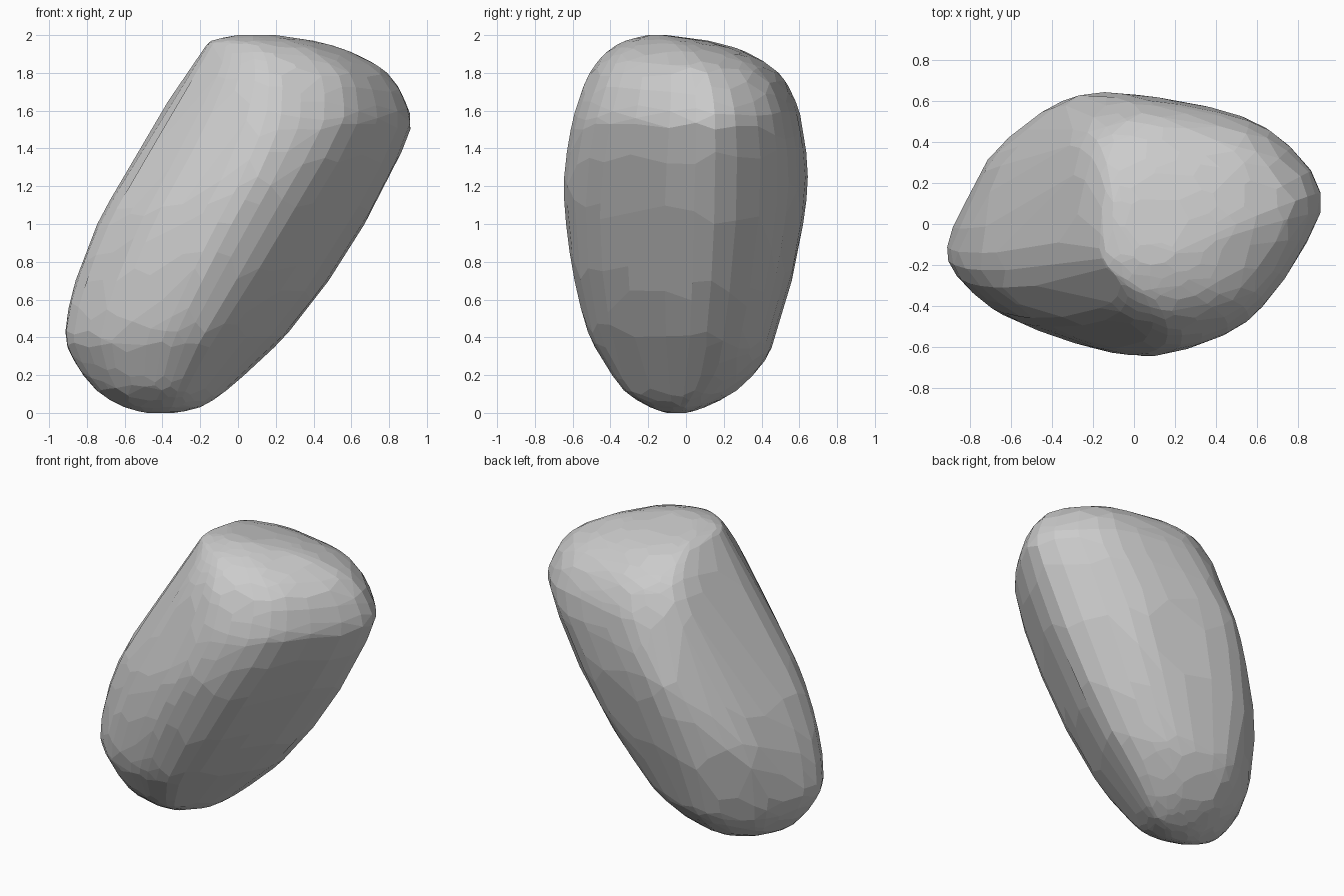
import bpy, bmesh, math, random

if "Cube" in bpy.data.objects:
    bpy.data.objects.remove(bpy.data.objects["Cube"])
random.seed(7)

# Horizontal slices: z, left x, right x, front y, back y
SLICES = [
    (0.00, -.48, -.34, -.10, .00), (0.03, -.60, -.20, -.19, .10),
    (0.12, -.75, -.06, -.33, .27), (0.28, -.87, .12, -.44, .42),
    (0.43, -.914, .27, -.52, .48), (0.70, -.86, .48, -.59, .56),
    (1.00, -.745, .67, -.635, .62), (1.25, -.605, .80, -.645, .645),
    (1.50, -.46, .912, -.61, .62), (1.65, -.37, .885, -.57, .58),
    (1.80, -.27, .79, -.51, .49), (1.91, -.19, .60, -.42, .32),
    (1.97, -.14, .40, -.32, .12), (2.00, .00, .20, -.20, -.10)]

# Corner outlines as fractions of a slice's bounds, at a few heights:
# left, left front, front, front right, right, back right, back, back left
OUTLINES = [
    (0.35, [(0, .36), (.2, .1), (.48, 0), (.68, .05), (1, .6), (.8, .9), (.44, 1), (.17, .76)]),
    (0.75, [(0, .34), (.19, .12), (.47, 0), (.69, .07), (1, .6), (.78, .9), (.32, 1), (.1, .76)]),
    (1.25, [(0, .34), (.18, .14), (.47, 0), (.7, .1), (1, .59), (.75, .9), (.26, 1), (.1, .79)]),
    (1.8, [(0, .36), (.18, .12), (.42, 0), (.76, .13), (1, .6), (.78, .9), (.33, 1), (.06, .92)])]


def lerp(a, b, t):
    return a + (b - a) * t


def mix(p, q, t):
    return tuple(lerp(a, b, t) for a, b in zip(p, q))


def outline(z):
    """Corner outline blended for height z, corners cut twice."""
    z = min(max(z, OUTLINES[0][0]), OUTLINES[-1][0])
    for (za, a), (zb, b) in zip(OUTLINES, OUTLINES[1:]):
        if z <= zb:
            pts = [mix(p, q, (z - za) / (zb - za)) for p, q in zip(a, b)]
            break
    for r in (.2, .25):
        pairs = list(zip(pts, pts[1:] + pts[:1]))
        pts = [mix(p, q, t) for p, q in pairs for t in (r, 1 - r)]
    # stretch back to the unit square
    us, vs = [p[0] for p in pts], [p[1] for p in pts]
    return [((u - min(us)) / (max(us) - min(us)),
             (v - min(vs)) / (max(vs) - min(vs))) for u, v in pts]


def slice_at(t):
    """Smooth curve through the slice table at fractional row t."""
    n = len(SLICES) - 1
    i = min(int(max(t, 0)), n - 1)
    f = min(max(t, 0), n) - i
    rows = [SLICES[min(max(i + k, 0), n)] for k in (-1, 0, 1, 2)]
    return [.5 * (2 * b + (c - a) * f + (2 * a - 5 * b + 4 * c - d) * f * f
                  + (3 * b - a - 3 * c + d) * f ** 3) for a, b, c, d in zip(*rows)]


# Boulder: convex hull of scattered slice points, merged into flat facets
bm = bmesh.new()
for k in range(2 * len(SLICES) - 1):
    row = k / 2
    for u, v in outline(slice_at(row)[0]):
        edge = min(u, v, 1 - u, 1 - v) < 1e-4      # keep the widest points
        z, xl, xr, yf, yb = slice_at(row + (0 if edge else random.uniform(-.25, .25)))
        bm.verts.new((lerp(xl, xr, u), lerp(yf, yb, v), z))
bmesh.ops.convex_hull(bm, input=bm.verts[:])
loose = [v for v in bm.verts if not v.link_faces]
bmesh.ops.delete(bm, geom=loose, context='VERTS')
bmesh.ops.dissolve_limit(bm, angle_limit=math.radians(4),
                         verts=bm.verts[:], edges=bm.edges[:])
bmesh.ops.recalc_face_normals(bm, faces=bm.faces[:])
mesh = bpy.data.meshes.new("boulder")
bm.to_mesh(mesh)
bm.free()
boulder = bpy.data.objects.new("boulder", mesh)
bpy.context.collection.objects.link(boulder)
